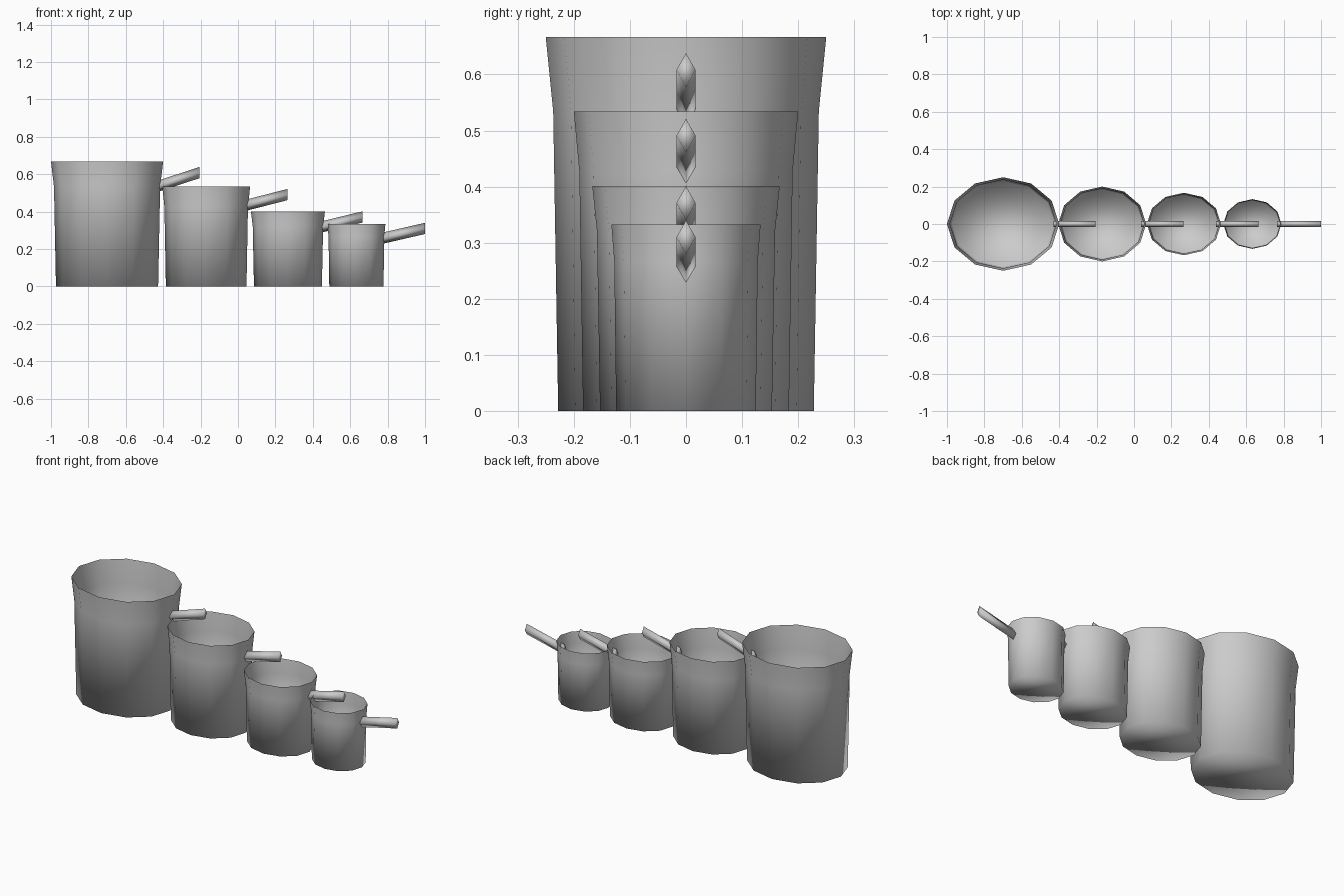
import bpy, bmesh, math
from mathutils import Vector

if "Cube" in bpy.data.objects:
    bpy.data.objects.remove(bpy.data.objects["Cube"])

grey = bpy.data.materials.new("plain grey")
grey.diffuse_color = (0.6, 0.6, 0.6, 1)
grey.use_nodes = True
grey.node_tree.nodes["Principled BSDF"].inputs["Base Color"].default_value = grey.diffuse_color


def make_object(name, bm):
    bmesh.ops.recalc_face_normals(bm, faces=bm.faces)
    for f in bm.faces:
        f.smooth = True
    me = bpy.data.meshes.new(name)
    bm.to_mesh(me)
    bm.free()
    me.materials.append(grey)
    ob = bpy.data.objects.new(name, me)
    bpy.context.collection.objects.link(ob)
    return ob


def loft(bm, rings):
    for a, b in zip(rings, rings[1:]):
        for i in range(len(a)):
            j = (i + 1) % len(a)
            bm.faces.new((a[i], a[j], b[j], b[i]))


# Thin open cup: twelve-sided oval that flares near the rim, flat floor
def cup(name, x, rx, ry, foot, height):
    bm = bmesh.new()
    rings = []
    for t, s in ((0, foot), (0.8, foot + (1 - foot) * 0.4), (1, 1)):
        rings.append([bm.verts.new((x + rx * s * math.cos(k * math.pi / 6),
                                    ry * s * math.sin(k * math.pi / 6),
                                    height * t)) for k in range(12)])
    loft(bm, rings)
    bm.faces.new(rings[0][::-1])
    make_object(name, bm)


# Tilted diamond-section handle, its root poking through the cup wall
def handle(name, x0, z0, x1, z1):
    start, end = Vector((x0, 0, z0)), Vector((x1, 0, z1))
    start -= (end - start) * 0.08
    bm = bmesh.new()
    rings = [[bm.verts.new(p + Vector((0, y, z)))
              for y, z in ((0.017, 0), (0, 0.03), (-0.017, 0), (0, -0.03))]
             for p in (start, end)]
    loft(bm, rings)
    bm.faces.new(rings[0][::-1])
    bm.faces.new(rings[1])
    make_object(name, bm)


# Four cups from largest to smallest: x, rim radii, foot ratio, height
cups = (("large", -0.70, 0.30, 0.25, 0.911, 0.667),
        ("medium", -0.17, 0.235, 0.20, 0.917, 0.534),
        ("small", 0.267, 0.198, 0.167, 0.917, 0.401),
        ("tiny", 0.633, 0.155, 0.133, 0.935, 0.333))
handles = ((-0.415, 0.54, -0.207, 0.608),
           (0.055, 0.437, 0.265, 0.491),
           (0.455, 0.32, 0.665, 0.371),
           (0.783, 0.26, 1.0, 0.31))
for c, h in zip(cups, handles):
    cup(c[0] + "_cup", *c[1:])
    handle(c[0] + "_handle", *h)
